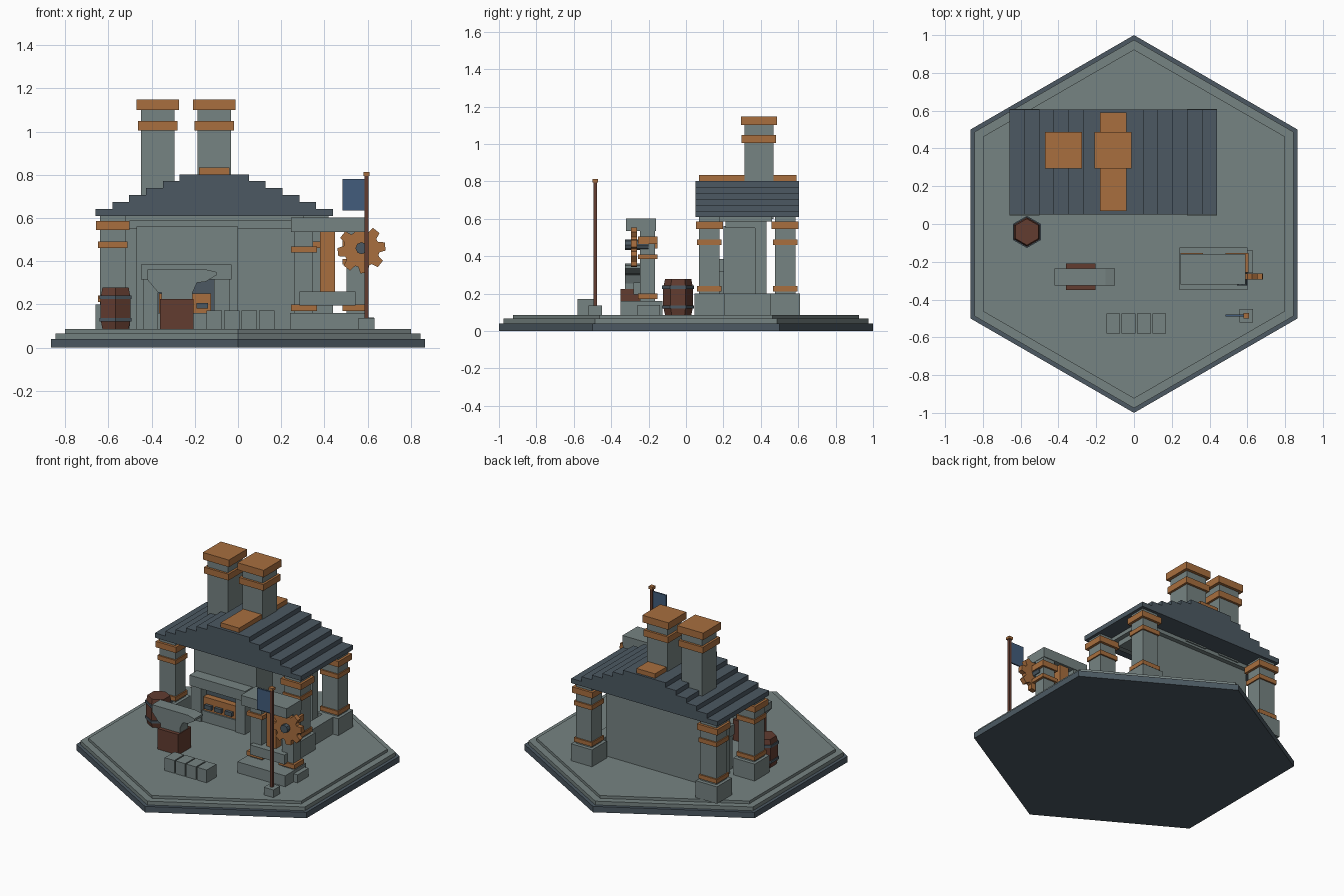
import bpy, bmesh, math

if "Cube" in bpy.data.objects:
    bpy.data.objects.remove(bpy.data.objects["Cube"])


def material(name, rgb):
    m = bpy.data.materials.new(name)
    m.diffuse_color = [((c / 255 + 0.055) / 1.055) ** 2.4 for c in rgb] + [1]
    m.use_nodes = True
    m.node_tree.nodes["Principled BSDF"].inputs["Base Color"].default_value = m.diffuse_color
    return m


GREY = material("grey stone", (118, 131, 130))
SLATE = material("slate", (76, 89, 98))
COPPER = material("copper", (168, 110, 62))
WOOD = material("dark wood", (98, 60, 48))
BLUE = material("blue cloth", (66, 92, 124))


def finish(name, bm, mat):
    bmesh.ops.recalc_face_normals(bm, faces=bm.faces)
    me = bpy.data.meshes.new(name)
    bm.to_mesh(me)
    bm.free()
    me.materials.append(mat)
    ob = bpy.data.objects.new(name, me)
    bpy.context.collection.objects.link(ob)
    return ob


def box(name, x, y, z, mat):
    """Box from (min, max) ranges."""
    bm = bmesh.new()
    bmesh.ops.create_cube(bm, size=1)
    for v in bm.verts:
        for i, r in enumerate((x, y, z)):
            v.co[i] = r[0] if v.co[i] < 0 else r[1]
    return finish(name, bm, mat)


def block(name, cx, cy, hx, hy, z0, z1, mat):
    """Box from a centre and half sizes."""
    return box(name, (cx - hx, cx + hx), (cy - hy, cy + hy), (z0, z1), mat)


def lathe(name, cx, cy, rings, sides, mat):
    """Stacked polygon rings given as (radius, height), first corner on +y."""
    bm = bmesh.new()
    prev = None
    for r, z in rings:
        ring = [bm.verts.new((cx + r * math.sin(2 * math.pi * i / sides),
                              cy + r * math.cos(2 * math.pi * i / sides), z)) for i in range(sides)]
        if prev:
            for i in range(sides):
                j = (i + 1) % sides
                bm.faces.new((prev[i], prev[j], ring[j], ring[i]))
        else:
            bm.faces.new(ring)
        prev = ring
    bm.faces.new(prev)
    return finish(name, bm, mat)


def extrude_y(name, pts, y0, y1, mat):
    """Front (x, z) outline pushed through y."""
    bm = bmesh.new()
    f = bm.faces.new([bm.verts.new((x, y0, z)) for x, z in pts])
    new = bmesh.ops.extrude_face_region(bm, geom=[f])["geom"]
    for v in new:
        if isinstance(v, bmesh.types.BMVert):
            v.co.y = y1
    return finish(name, bm, mat)


G = 0.085  # ground level on top of the base

# Hexagonal base
lathe("base_bottom", 0, 0, [(1, 0), (1, 0.04)], 6, SLATE)
lathe("base_middle", 0, 0, [(0.975, 0.04), (0.975, 0.066)], 6, GREY)
lathe("base_top", 0, 0, [(0.924, 0.066), (0.924, G)], 6, GREY)

# Corner pillars of the forge house
for px in (-0.58, 0.36):
    for py in (0.125, 0.53):
        block("pillar_base", px, py, 0.08, 0.08, G, 0.2, GREY)
        block("pillar_shaft", px, py, 0.06, 0.055, 0.2, 0.61, GREY)
        block("pillar_low_band", px, py, 0.068, 0.065, 0.212, 0.24, COPPER)
        block("pillar_high_band", px, py, 0.068, 0.065, 0.46, 0.49, COPPER)
        block("pillar_cap", px, py, 0.077, 0.072, 0.545, 0.585, COPPER)

# Walls, top beam and low side wall
box("back_wall", (-0.54, 0.3), (0.37, 0.43), (G, 0.6), GREY)
box("top_beam", (-0.55, 0.33), (0.13, 0.46), (0.585, 0.612), GREY)
box("front_lintel", (-0.52, 0.3), (0.21, 0.43), (0.55, 0.6), GREY)
box("low_side_wall", (0.32, 0.4), (0.2, 0.45), (G, 0.2), GREY)

# Hearth with embers
box("chimney_breast", (-0.47, 0.0), (0.2, 0.4), (G, 0.56), GREY)
for x in (-0.44, -0.11):
    box("hearth_jamb", (x, x + 0.07), (0.13, 0.2), (G, 0.33), GREY)
box("hearth_lintel", (-0.45, -0.03), (0.12, 0.2), (0.315, 0.385), GREY)
box("hearth_sill", (-0.37, -0.11), (0.14, 0.2), (G, 0.16), GREY)
box("hearth_back", (-0.37, -0.11), (0.192, 0.2), (0.16, 0.315), SLATE)
box("ember_bed", (-0.365, -0.125), (0.15, 0.195), (0.16, 0.25), COPPER)
for x in (-0.32, -0.245, -0.165):
    block("coal", x, 0.145, 0.026, 0.015, 0.18, 0.207, SLATE)

# Stepped roof with copper ridge plate
left, right = [], []
for i in range(6):
    x = 0.55 - i * 0.078
    z0, z1 = (0.61 if i == 0 else 0.61 + i * 0.032), 0.642 + i * 0.032
    right += [(-0.11 + x, z0), (-0.11 + x, z1)]
    left += [(-0.11 - x, z0), (-0.11 - x, z1)]
extrude_y("stepped_roof", right + left[::-1], 0.05, 0.605, SLATE)
box("ridge_plate", (-0.18, -0.04), (0.07, 0.59), (0.8, 0.833), COPPER)

# Twin chimneys
for cx in (-0.372, -0.11):
    block("chimney_stack", cx, 0.39, 0.077, 0.077, 0.6, 1.1, GREY)
    block("chimney_band", cx, 0.39, 0.092, 0.092, 1.005, 1.048, COPPER)
    block("chimney_cap", cx, 0.39, 0.098, 0.097, 1.1, 1.148, COPPER)

# Gear stand
box("stand_base", (0.24, 0.6), (-0.35, -0.125), (G, 0.16), GREY)
box("stand_slab", (0.245, 0.59), (-0.32, -0.16), (0.535, 0.602), GREY)
box("stand_trough", (0.285, 0.545), (-0.28, -0.17), (0.195, 0.26), GREY)
box("stand_piston", (0.38, 0.45), (-0.235, -0.175), (0.26, 0.535), COPPER)
for px, bands in ((0.305, ((0.17, 0.2), (0.44, 0.468))),
                  (0.545, ((0.17, 0.2), (0.385, 0.41), (0.465, 0.505)))):
    block("stand_post", px, -0.205, 0.043, 0.04, G, 0.54, GREY)
    for z0, z1 in bands:
        block("stand_post_band", px, -0.205, 0.06, 0.052, z0, z1, COPPER)
box("post_foot", (0.56, 0.63), (-0.26, -0.14), (G, 0.14), GREY)

# Toothed gear with hub
teeth = []
for t in range(8):
    for da, r in ((-0.3, 0.083), (-0.17, 0.112), (0.17, 0.112), (0.3, 0.083)):
        a = t * math.pi / 4 + da + 0.12
        teeth.append((0.572 + r * math.cos(a), 0.455 + r * math.sin(a)))
extrude_y("gear", teeth, -0.295, -0.262, COPPER)
hub = [(0.572 + 0.028 * math.cos(i * math.pi / 4), 0.46 + 0.028 * math.sin(i * math.pi / 4)) for i in range(8)]
extrude_y("gear_hub", hub, -0.325, -0.2, SLATE)

# Anvil on a wooden block
box("anvil_block", (-0.36, -0.205), (-0.35, -0.21), (G, 0.225), WOOD)
box("anvil_foot", (-0.355, -0.21), (-0.325, -0.235), (0.225, 0.255), GREY)
box("anvil_waist", (-0.335, -0.23), (-0.31, -0.25), (0.255, 0.31), GREY)
extrude_y("anvil_top", [(-0.42, 0.315), (-0.37, 0.255), (-0.21, 0.255), (-0.19, 0.3), (-0.15, 0.305),
                        (-0.1, 0.335), (-0.1, 0.35), (-0.15, 0.362), (-0.42, 0.362)], -0.325, -0.235, GREY)

# Hexagonal barrel with hoops
lathe("barrel", -0.567, -0.042, [(0.07, G), (0.08, 0.13), (0.08, 0.23), (0.07, 0.278)], 6, WOOD)
for z in (0.12, 0.225):
    lathe("barrel_hoop", -0.567, -0.042, [(0.085, z), (0.085, z + 0.017)], 6, SLATE)

# Row of stone blocks
for i in range(4):
    x = -0.146 + i * 0.081
    box("stone_block", (x, x + 0.073), (-0.58, -0.475), (G, 0.172), GREY)

# Flag on a pole
block("flag_foot", 0.595, -0.485, 0.036, 0.036, G, 0.137, GREY)
block("flag_pole", 0.595, -0.485, 0.009, 0.009, 0.137, 0.795, WOOD)
block("flag_finial", 0.595, -0.485, 0.015, 0.015, 0.795, 0.813, COPPER)
box("flag", (0.485, 0.588), (-0.49, -0.48), (0.635, 0.78), BLUE)
